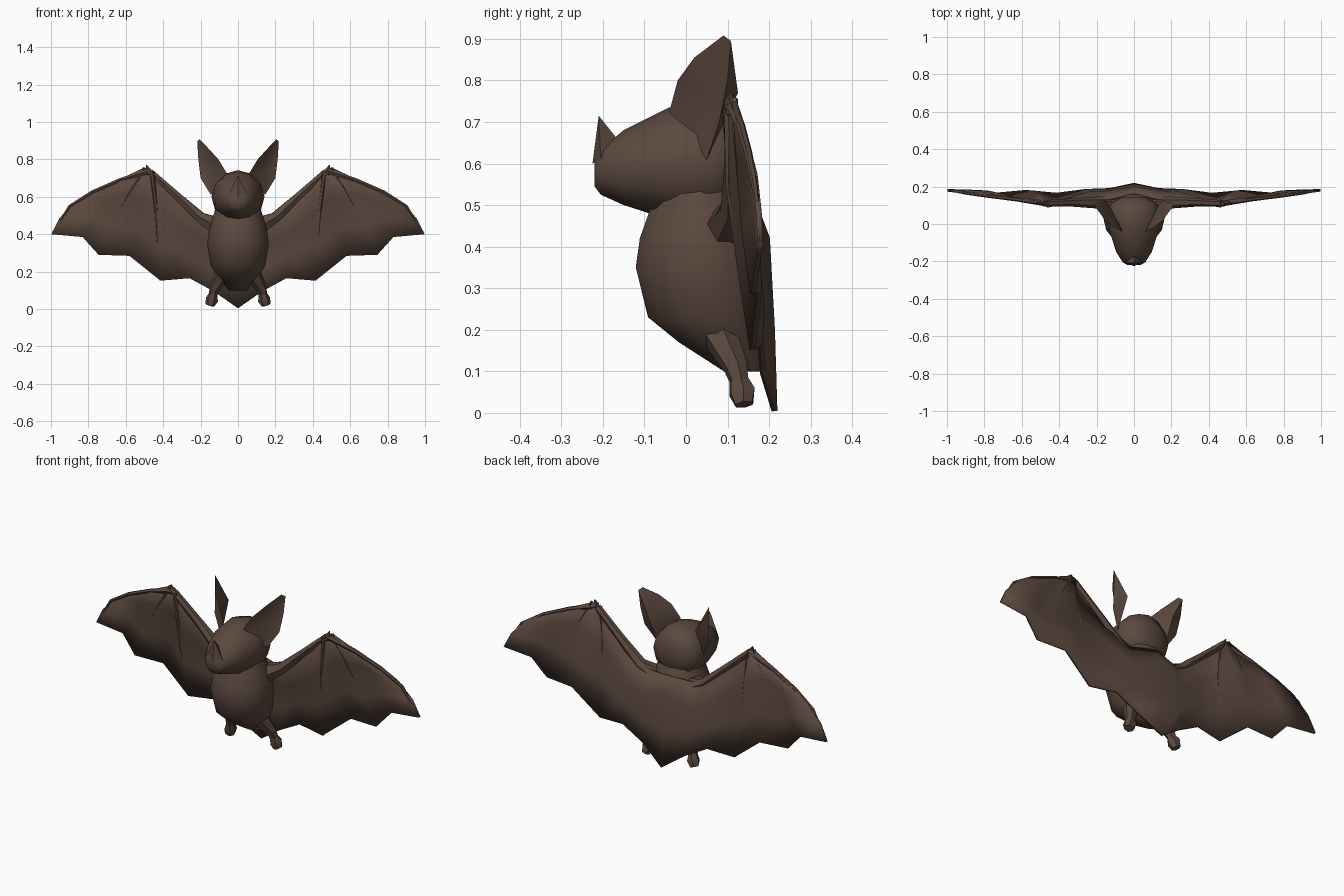
import bpy, bmesh, math
from mathutils import Vector

if "Cube" in bpy.data.objects:
    bpy.data.objects.remove(bpy.data.objects["Cube"])

fur = bpy.data.materials.new("brown_fur")
fur.diffuse_color = (0.105, 0.066, 0.049, 1)
fur.use_nodes = True
fur.node_tree.nodes["Principled BSDF"].inputs["Base Color"].default_value = fur.diffuse_color


def make(name, verts, faces, angle=50):
    me = bpy.data.meshes.new(name)
    me.from_pydata([tuple(v) for v in verts], [], faces)
    bm = bmesh.new()
    bm.from_mesh(me)
    bmesh.ops.recalc_face_normals(bm, faces=bm.faces)
    bm.to_mesh(me)
    bm.free()
    me.materials.append(fur)
    ob = bpy.data.objects.new(name, me)
    bpy.context.collection.objects.link(ob)
    bpy.ops.object.select_all(action='DESELECT')
    ob.select_set(True)
    bpy.context.view_layer.objects.active = ob
    bpy.ops.object.shade_smooth_by_angle(angle=math.radians(angle))
    return ob


def loft(name, rings, angle=50):
    n = len(rings[0])
    verts = [v for r in rings for v in r]
    faces = [tuple(range(n)), tuple(range(len(verts) - n, len(verts)))]
    for k in range(len(rings) - 1):
        for i in range(n):
            j = (i + 1) % n
            faces.append((k*n + i, k*n + j, (k+1)*n + j, (k+1)*n + i))
    return make(name, verts, faces, angle)


def circle(n):
    return [(math.cos(2*math.pi*i/n), math.sin(2*math.pi*i/n)) for i in range(n)]


def tube(name, pts, n=6):
    """pts: (x, y, z, radius)"""
    P = [Vector(p[:3]) for p in pts]
    rings = []
    for k, p in enumerate(pts):
        d = P[min(k + 1, len(P) - 1)] - P[max(k - 1, 0)]
        q = d.to_track_quat('Z', 'Y')
        rings.append([P[k] + q @ Vector((c*p[3], s*p[3], 0)) for c, s in circle(n)])
    return loft(name, rings)


def flip(pts, s):
    return [(p[0]*s, *p[1:]) for p in pts]


# Body: sections (z, half width, front y, back y)
body = [(0.10, 0.05, 0.09, 0.19), (0.17, 0.105, -0.02, 0.20), (0.23, 0.145, -0.095, 0.20),
        (0.35, 0.165, -0.125, 0.20), (0.42, 0.155, -0.115, 0.19), (0.475, 0.14, -0.095, 0.17),
        (0.54, 0.12, -0.07, 0.14)]
loft("body", [[(w*c, (f + b)/2 + (b - f)/2*s, z) for c, s in circle(14)] for z, w, f, b in body])

# Head: sections (y, half width, low z, high z)
head = [(-0.22, 0.035, 0.545, 0.61), (-0.205, 0.06, 0.525, 0.635), (-0.15, 0.095, 0.50, 0.68),
        (-0.04, 0.13, 0.465, 0.735), (0.05, 0.142, 0.46, 0.742), (0.11, 0.125, 0.48, 0.725),
        (0.145, 0.06, 0.54, 0.66)]
loft("head", [[(w*c, y, (l + h)/2 + (h - l)/2*s) for c, s in circle(12)] for y, w, l, h in head])

# Nose leaf: upright pointed plate on the snout
make("nose_leaf", [(-0.05, -0.205, 0.61), (0.05, -0.205, 0.61), (0, -0.21, 0.715),
                   (0, -0.225, 0.60), (0, -0.15, 0.64)],
     [(0, 3, 2), (3, 1, 2), (1, 4, 2), (4, 0, 2), (0, 4, 1, 3)], 30)

# Membrane spokes from top edge to trailing edge, centre to wing tip
spokes = [
    [(0, .165, .50), (0, .195, .42), (0, .207, .2), (0, .213, .004)],
    [(.14, .13, .485), (.15, .17, .36), (.14, .18, .22), (.13, .185, .095)],
    [(.25, .125, .54), (.25, .165, .40), (.255, .18, .28), (.26, .18, .165)],
    [(.46, .10, .735), (.44, .105, .55), (.43, .13, .35), (.415, .16, .152)],
    [(.475, .115, .75), (.50, .155, .60), (.54, .172, .43), (.58, .175, .285)],
    [(.50, .115, .755), (.58, .125, .62), (.68, .14, .44), (.745, .16, .29)],
    [(.63, .13, .695), (.71, .155, .60), (.77, .17, .48), (.83, .175, .385)],
    [(.78, .15, .63), (.87, .165, .575), (.955, .175, .485), (.997, .18, .40)],
]
cols = [flip(c, -1) for c in spokes[:0:-1]] + spokes
faces = [(4*k + i, 4*k + i + 1, 4*k + i + 5, 4*k + i + 4)
         for k in range(len(cols) - 1) for i in range(3)]
wing = make("wing_membrane", [p for c in cols for p in c], faces, 50)
mod = wing.modifiers.new("thickness", 'SOLIDIFY')
mod.thickness, mod.offset = 0.014, 0

# Ear: cupped leaf with rim, hollow front and bulging back
rim = [(.06, -.04, .725), (.105, -.02, .80), (.155, .02, .855), (.205, .09, .908), (.218, .108, .895),
       (.212, .10, .80), (.20, .08, .70), (.145, .05, .61)]
for side, s in (("right", 1), ("left", -1)):
    n = len(rim)
    make(side + "_ear", flip(rim + [(.15, .065, .74), (.145, .125, .77)], s),
         [f for i in range(n) for f in ((i, (i+1) % n, n), (i, (i+1) % n, n + 1))], 60)
    # Arm along the leading edge, with a thumb claw at the wrist
    tube(side + "_arm", flip([(.10, .09, .44, .055), (.20, .115, .49, .032),
                              (.33, .115, .61, .022), (.47, .11, .735, .018)], s))
    tube(side + "_thumb", flip([(.47, .11, .725, .018), (.482, .105, .75, .012), (.49, .11, .77, .003)], s))
    # Finger bones carrying the wing
    for i, (k, r) in enumerate(((3, .013), (5, .010))):
        tube(f"{side}_finger_{i + 1}", [(*p, r*(1 - .22*j)) for j, p in enumerate(flip(spokes[k], s))])
    tube(side + "_outer_finger", flip([(.47, .11, .74, .016), (.63, .132, .69, .011), (.78, .15, .625, .010),
                                       (.90, .165, .55, .008), (.99, .18, .41, .004)], s))
    # Leg and foot
    tube(side + "_leg", flip([(.08, .08, .19, .045), (.125, .12, .11, .03), (.135, .13, .07, .022)], s))
    tube(side + "_foot", flip([(.13, .125, .085, .022), (.14, .135, .05, .034), (.15, .14, .02, .024)], s))
